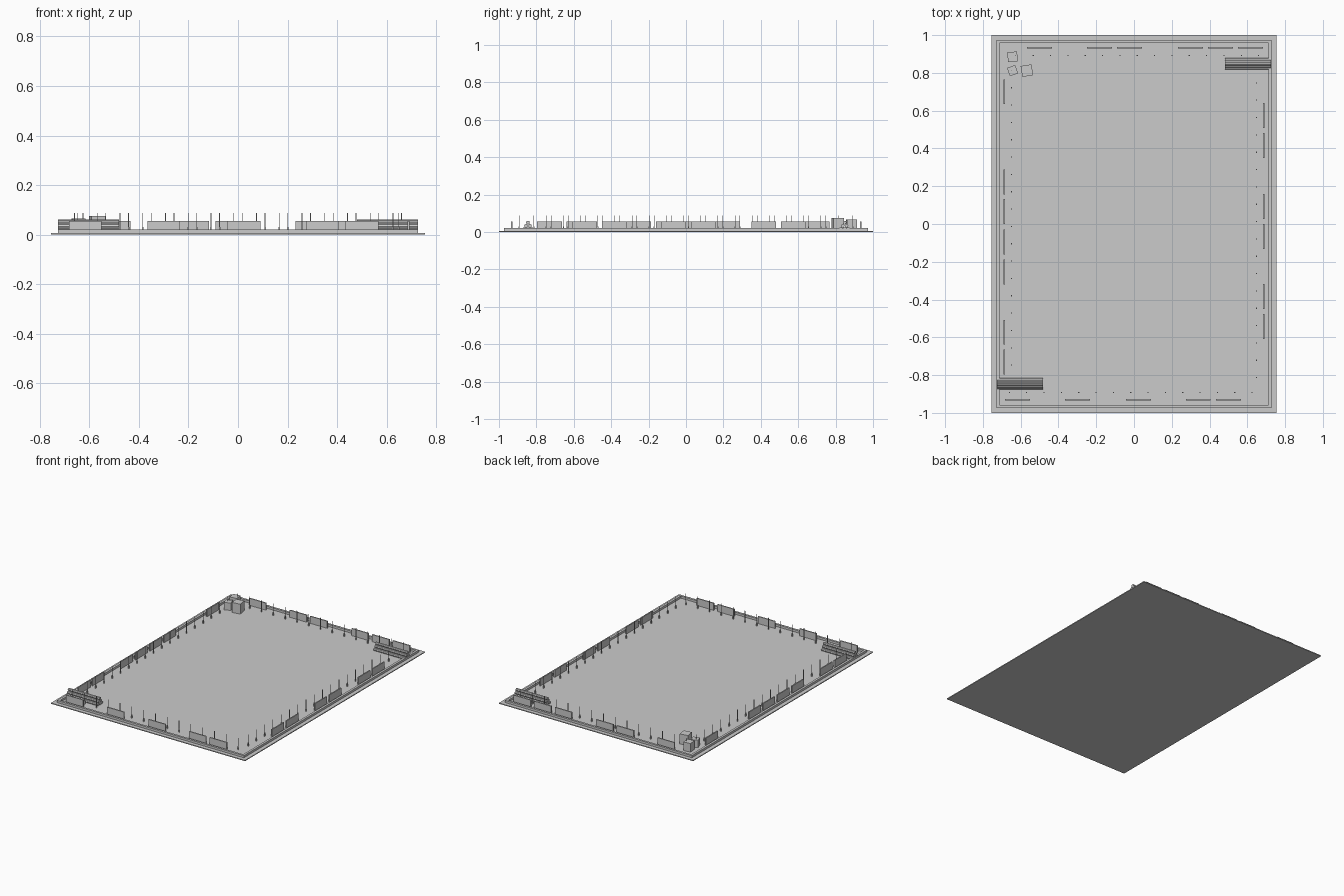
import bpy, math

if "Cube" in bpy.data.objects:
    bpy.data.objects.remove(bpy.data.objects["Cube"])

grey = bpy.data.materials.new("plain grey")
grey.diffuse_color = (0.6, 0.6, 0.6, 1)
grey.use_nodes = True
grey.node_tree.nodes["Principled BSDF"].inputs["Base Color"].default_value = grey.diffuse_color
FLOOR = 0.006


def finish(o, name):
    o.name = name
    o.data.materials.append(grey)
    return o


def box(name, x0, x1, y0, y1, z0, z1, rot=0):
    bpy.ops.mesh.primitive_cube_add(size=1, location=((x0 + x1) / 2, (y0 + y1) / 2, (z0 + z1) / 2),
                                    rotation=(0, 0, math.radians(rot)))
    o = bpy.context.object
    o.scale = (x1 - x0, y1 - y0, z1 - z0)
    return finish(o, name)


# ground slab and surrounding kerb
box("ground_slab", -0.755, 0.755, -1, 1, 0, FLOOR)
for s in (-1, 1):
    y = sorted((s * 0.958, s * 0.973))
    x = sorted((s * 0.711, s * 0.727))
    box("kerb_end", -0.727, 0.727, *y, FLOOR, 0.021)
    box("kerb_side", *x, -0.958, 0.958, FLOOR, 0.021)

# barrier panels, with gaps
L, T = 0.066, 0.004
for y, xs in ((0.934, (-0.5, -0.183, -0.024, 0.298, 0.458, 0.617)),
              (-0.931, (-0.616, -0.299, 0.024, 0.34, 0.5))):
    for x in xs:
        box("barrier_panel", x - L, x + L, y - T, y + T, FLOOR, 0.056)
for x, ys in ((-0.688, (0.70, 0.222, 0.066, -0.095, -0.254, -0.573, -0.73)),
              (0.688, (0.574, 0.415, 0.093, -0.066, -0.383, -0.542))):
    for y in ys:
        box("barrier_panel", x - T, x + T, y - L, y + L, FLOOR, 0.056)


# slim posts with a thicker foot
def post(x, y):
    box("post", x - 0.0015, x + 0.0015, y - 0.0015, y + 0.0015, FLOOR, 0.088)
    box("post_foot", x - 0.003, x + 0.003, y - 0.003, y + 0.003, FLOOR, 0.03)


STEP = 0.0918
for s in (-1, 1):
    for i in range(15):
        post(s * (-0.66 + STEP * i), s * -0.892)
    for i in range(1, 19):
        post(s * 0.648, s * (-0.905 + STEP * i))

# pipe stacks, three-two-one
R = 0.01
for cx, cy in ((-0.603, -0.845), (0.603, 0.848)):
    for row in range(3):
        for i in range(3 - row):
            bpy.ops.mesh.primitive_cylinder_add(
                vertices=8, radius=R, depth=0.245, rotation=(0, math.pi / 2, 0),
                location=(cx, cy + (2 * i - 2 + row) * R, FLOOR + R + row * R * math.sqrt(3)))
            finish(bpy.context.object, "stacked_pipe")

# crates in the back left corner
for x, y, s, h, r in ((-0.643, 0.885, 0.052, 0.06, 6), (-0.643, 0.812, 0.046, 0.052, 20),
                      (-0.567, 0.812, 0.058, 0.07, 9)):
    box("crate", x - s / 2, x + s / 2, y - s / 2, y + s / 2, FLOOR, FLOOR + h, r)
